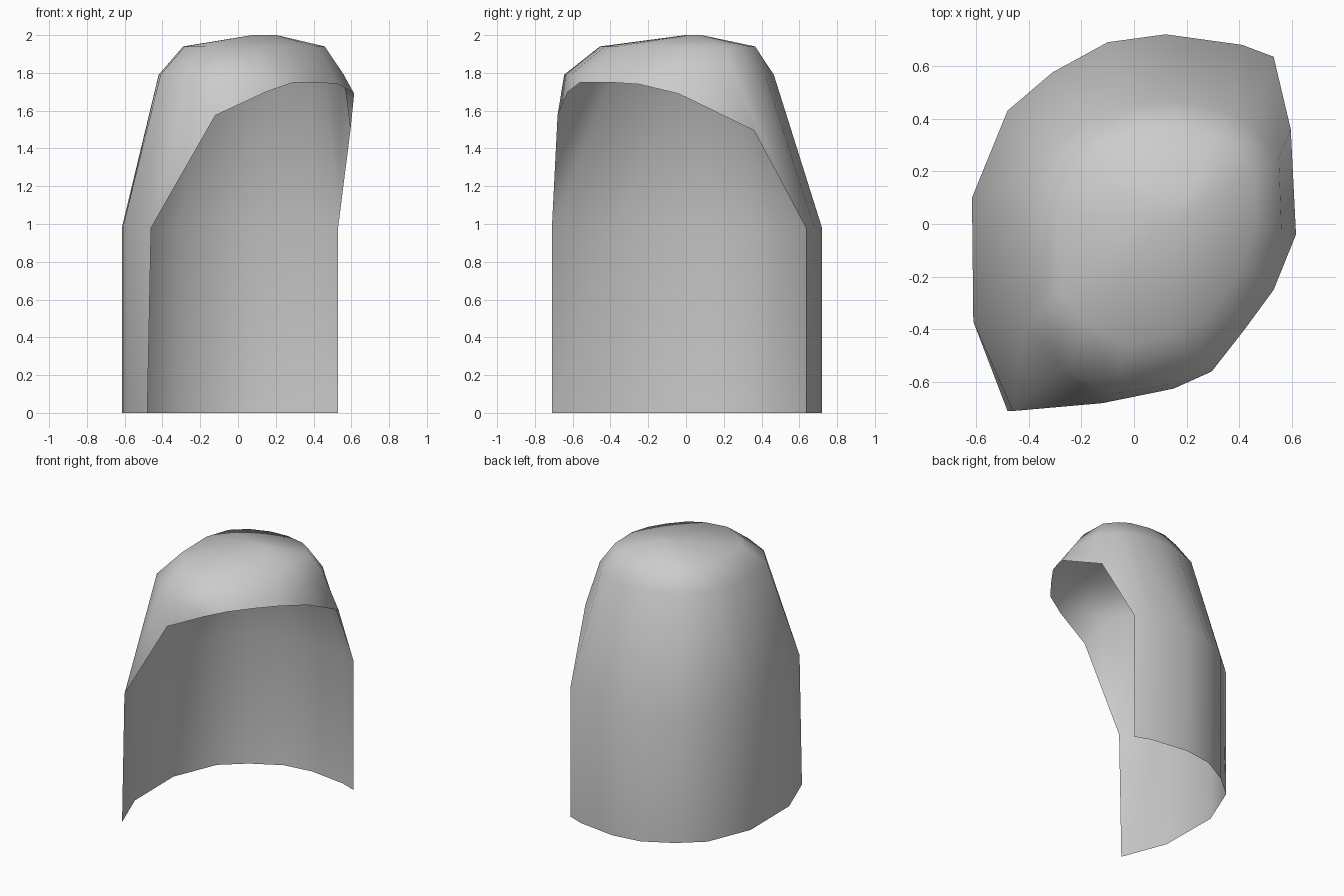
import bpy
import bmesh
from mathutils import Vector

default_cube = bpy.data.objects.get("Cube")
if default_cube:
    bpy.data.objects.remove(default_cube, do_unlink=True)

# One plain grey for the whole shell
grey = bpy.data.materials.new("plain grey")
grey.use_nodes = True
colour = (0.6, 0.6, 0.6, 1)
grey.diffuse_color = colour
grey.node_tree.nodes["Principled BSDF"].inputs["Base Color"].default_value = colour

# Back wall: plan of the upright part, paired with its plan at the shoulder
WALL_TOP = 0.98
wall = [
    ((-.46, -.71), (-.27, -.55)),
    ((-.61, -.37), (-.41, -.39)),
    ((-.615, .10), (-.42, .02)),
    ((-.48, .43), (-.34, .26)),
    ((-.31, .575), (-.20, .385)),
    ((-.10, .69), (-.01, .455)),
    ((.12, .72), (.17, .465)),
    ((.41, .68), (.37, .42)),
    ((.53, .635), (.46, .36)),
]

# Hood rim over the opening, paired with its plan at the shoulder
rim = [
    ((.595, .36, 1.495), (.55, .25)),
    ((.615, -.04, 1.69), (.56, -.03)),
    ((.53, -.25, 1.74), (.505, -.22)),
    ((.42, -.40, 1.75), (.41, -.38)),
    ((.295, -.56, 1.75), (.28, -.53)),
    ((.15, -.625, 1.70), (.13, -.61)),
    ((-.12, -.68, 1.575), (-.08, -.645)),
]


def ring(mesh, points):
    return [mesh.verts.new(p) for p in points]


def bridge(mesh, lower, upper, closed=True):
    count = len(lower)
    for i in range(count if closed else count - 1):
        j = (i + 1) % count
        mesh.faces.new((lower[i], lower[j], upper[j], upper[i]))


def shrink(points, centre, target, factor):
    # Scale a ring about its centre and move it to a new centre and height
    result = []
    for p in points:
        d = p - centre
        result.append(Vector((target.x + d.x * factor[0],
                              target.y + d.y * factor[1], target.z)))
    return result


# Ring positions from the ground to the crown
ground = [Vector((x, y, 0)) for (x, y), _ in wall]
ground[0].x -= 0.02
lip = [Vector((x, y, WALL_TOP)) for (x, y), _ in wall] + [Vector(p) for p, _ in rim]
shoulder = [Vector((*s, 1.79)) for _, s in wall + rim]
brow_centre = Vector((.085, -.045, 1.94))
brow = shrink(shoulder, Vector((.07, -.09, 0)), brow_centre, (.765, .74))
crown = shrink(brow, brow_centre, Vector((.14, .04, 2)), (.17, .1))

# Open wall, then closed hood rings, then the cap
bm = bmesh.new()
ground_ring = ring(bm, ground)
rings = [ring(bm, points) for points in (lip, shoulder, brow, crown)]
bridge(bm, ground_ring, rings[0][:len(wall)], closed=False)
for lower, upper in zip(rings, rings[1:]):
    bridge(bm, lower, upper)
bm.faces.new(rings[-1])
bmesh.ops.recalc_face_normals(bm, faces=bm.faces)
if max(bm.faces, key=lambda f: f.calc_center_median().z).normal.z < 0:
    bmesh.ops.reverse_faces(bm, faces=bm.faces)
for face in bm.faces:
    face.smooth = True

mesh = bpy.data.meshes.new("hooded_shell")
bm.to_mesh(mesh)
bm.free()
mesh.materials.append(grey)
shell = bpy.data.objects.new("hooded_shell", mesh)
bpy.context.collection.objects.link(shell)
